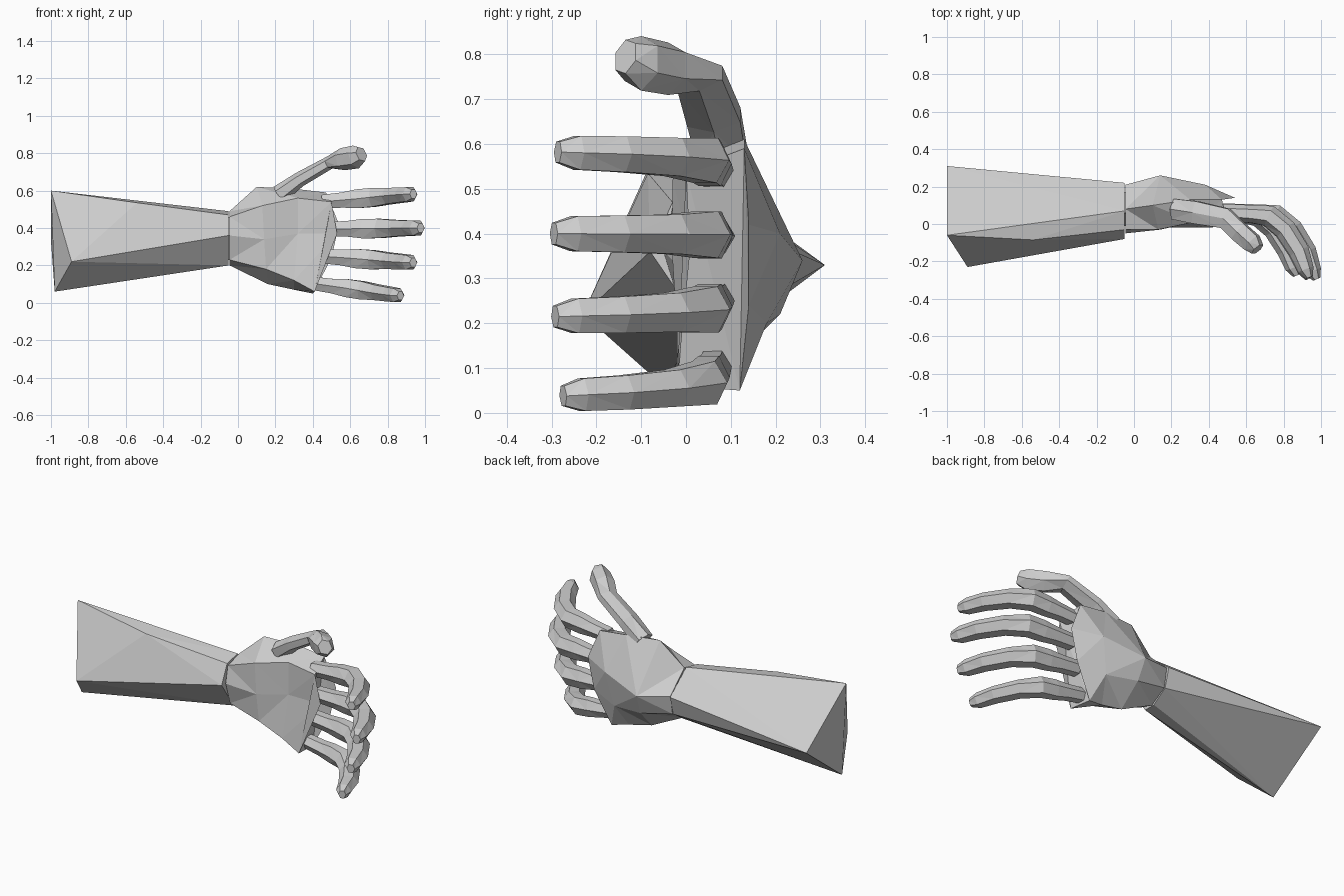
import bpy
import bmesh
from math import cos, sin, tau
from mathutils import Vector

default_cube = bpy.data.objects.get("Cube")
if default_cube:
    bpy.data.objects.remove(default_cube, do_unlink=True)

grey = bpy.data.materials.new("plain grey")
grey.use_nodes = True
grey.diffuse_color = (0.62, 0.62, 0.62, 1)
grey.node_tree.nodes["Principled BSDF"].inputs["Base Color"].default_value = grey.diffuse_color


def finish(name, bm):
    """Turn the bmesh into a flat-shaded, faceted object."""
    bmesh.ops.triangulate(bm, faces=bm.faces[:])
    bmesh.ops.recalc_face_normals(bm, faces=bm.faces[:])
    mesh = bpy.data.meshes.new(name)
    bm.to_mesh(mesh)
    bm.free()
    mesh.materials.append(grey)
    obj = bpy.data.objects.new(name, mesh)
    bpy.context.scene.collection.objects.link(obj)


def hull(name, points):
    """Convex solid around a few corner points."""
    bm = bmesh.new()
    for point in points:
        bm.verts.new(point)
    bmesh.ops.convex_hull(bm, input=bm.verts[:])
    loose = [v for v in bm.verts if not v.link_faces]
    bmesh.ops.delete(bm, geom=loose, context='VERTS')
    finish(name, bm)


def loft(name, rings):
    """Closed skin over rings that all have the same number of points."""
    bm = bmesh.new()
    rows = [[bm.verts.new(point) for point in ring] for ring in rings]
    count = len(rows[0])
    for low, high in zip(rows, rows[1:]):
        for i in range(count):
            j = (i + 1) % count
            bm.faces.new((low[i], low[j], high[j], high[i]))
    bm.faces.new(rows[0])
    bm.faces.new(rows[-1][::-1])
    finish(name, bm)


def digit(name, stations, side):
    """Six-sided limb with flat flanks; a station is (centre, half width, half thickness)."""
    rings = []
    last = len(stations) - 1
    for i, (centre, width, thickness) in enumerate(stations):
        before = stations[max(i - 1, 0)][0]
        after = stations[min(i + 1, last)][0]
        along = (after - before).normalized()
        across = (side - along * side.dot(along)).normalized()
        depth = along.cross(across)
        ring = []
        for k in range(6):
            angle = tau * (k + .5) / 6
            ring.append(centre + across * width * cos(angle) / cos(tau / 12)
                        + depth * thickness * sin(angle))
        rings.append(ring)
    loft(name, rings)


# Forearm: a wide four-cornered elbow end narrowing to the wrist
hull("forearm", [
    (-1, -.06, .6), (-.89, -.23, .22), (-.98, -.05, .06), (-1, .31, .33),
    (-.54, -.085, .535),
    (-.05, .07, .49), (-.05, -.03, .47), (-.05, -.08, .36),
    (-.05, .03, .2), (-.05, .1, .2), (-.05, .19, .26), (-.05, .22, .37),
])

# Wrist plug that closes the narrow seam between forearm and palm
hull("wrist_core", [(x, y, z) for x in (-.1, .02)
                    for y, z in ((.06, .46), (-.01, .36), (.06, .23), (.17, .33))])

# Palm: rings from wrist to knuckles, starting at the thumb edge and
# running down the hollow front, then up the rounded back of the hand
loft("palm", [
    [(-.045, .08, .49), (-.045, -.03, .46), (-.045, -.05, .36), (-.045, -.01, .23),
     (-.045, .09, .2), (-.045, .19, .26), (-.045, .21, .37)],
    [(.1, .1, .62), (.13, -.03, .52), (.14, -.03, .34), (.15, -.02, .18),
     (.16, .09, .1), (.15, .21, .22), (.14, .26, .34)],
    [(.3, .13, .61), (.32, .01, .56), (.32, .01, .37), (.3, -.02, .12),
     (.3, .1, .07), (.34, .18, .2), (.38, .21, .4)],
    [(.47, .13, .59), (.5, 0, .54), (.53, .01, .37), (.41, -.02, .06),
     (.4, .12, .05), (.5, .14, .24), (.54, .14, .42)],
])

# Shared finger shape: reach, height off the palm, half width, half thickness
FINGER = [
    (-.03, .065, .038, .045),
    (.08, .06, .042, .047),
    (.16, .055, .052, .05),
    (.25, .045, .052, .06),
    (.34, -.03, .044, .06),
    (.415, -.15, .041, .057),
    (.452, -.25, .039, .045),
    (.472, -.295, .024, .022),
]
REACH = FINGER[-1][0]

# Four curled fingers: root x, root z, tip z, size
for name, root, z_root, z_tip, size in (
        ("index_finger", .48, .543, .582, .97),
        ("middle_finger", .505, .395, .4, 1),
        ("ring_finger", .47, .248, .215, .99),
        ("little_finger", .43, .1, .038, .93)):
    stations = []
    for reach, lift, width, thickness in FINGER:
        z = z_root + (z_tip - z_root) * reach / REACH
        centre = Vector((root + reach * size, lift * size, z))
        stations.append((centre, width * size, thickness * size))
    digit(name, stations, Vector((0, 0, 1)))

# Thumb: slim lower bone, broad bent end
thumb = [
    (.22, .08, .58, .055, .05),
    (.33, .062, .66, .06, .04),
    (.49, .03, .75, .055, .035),
    (.56, -.04, .768, .052, .06),
    (.63, -.1, .78, .05, .063),
    (.66, -.135, .795, .033, .042),
]
digit("thumb", [(Vector(s[:3]), s[3], s[4]) for s in thumb], Vector((0, 1, 0)))
